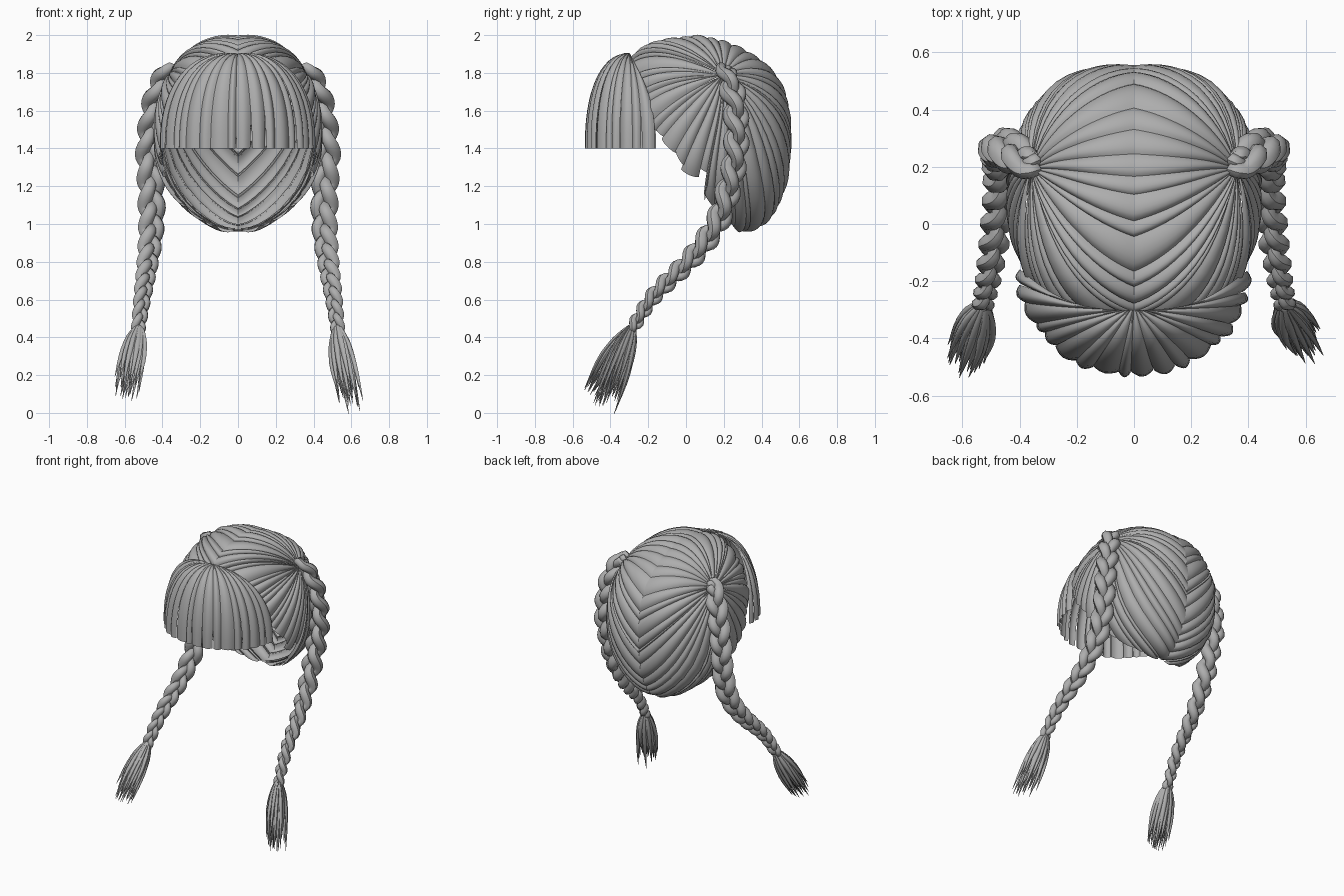
import bpy
import math
import random
from mathutils import Vector

random.seed(4)
cube = bpy.data.objects.get("Cube")
if cube:
    bpy.data.objects.remove(cube)

hair = bpy.data.materials.new("hair grey")
hair.use_nodes = True
GREY = (0.42, 0.42, 0.42, 1)
hair.diffuse_color = GREY
hair.node_tree.nodes["Principled BSDF"].inputs["Base Color"].default_value = GREY


def make_object(name, grids, mirror=False):
    """Join grids of points (rows of columns) into one smooth mesh."""
    verts, faces = [], []
    for rows in grids:
        base, n = len(verts), len(rows[0])
        for row in rows:
            verts.extend(row)
        for r in range(len(rows) - 1):
            for c in range(n - 1):
                a = base + r * n + c
                faces.append((a, a + 1, a + n + 1, a + n))
    mesh = bpy.data.meshes.new(name)
    mesh.from_pydata(verts, [], faces)
    mesh.materials.append(hair)
    mesh.polygons.foreach_set("use_smooth", [True] * len(faces))
    obj = bpy.data.objects.new(name, mesh)
    bpy.context.collection.objects.link(obj)
    if mirror:
        obj.modifiers.new("mirror", "MIRROR").use_mirror_merge = False


def spline(points, count):
    """Evenly spaced samples of a smooth curve through the points."""
    p = [Vector(q) for q in points]
    p = [2 * p[0] - p[1]] + p + [2 * p[-1] - p[-2]]
    fine = []
    for i in range(1, len(p) - 2):
        a, b, c, d = p[i - 1:i + 3]
        for k in range(20):
            t = k / 20
            fine.append(0.5 * (2 * b + (c - a) * t + (2 * a - 5 * b + 4 * c - d) * t ** 2
                               + (3 * b - a - 3 * c + d) * t ** 3))
    fine.append(p[-2])
    dist = [0]
    for a, b in zip(fine, fine[1:]):
        dist.append(dist[-1] + (b - a).length)
    out, j = [], 0
    for i in range(count):
        target = dist[-1] * i / (count - 1)
        while j < len(fine) - 2 and dist[j + 1] < target:
            j += 1
        f = (target - dist[j]) / max(dist[j + 1] - dist[j], 1e-6)
        out.append(fine[j].lerp(fine[j + 1], f))
    return out


def tube(path, radii, sides):
    """Rings of points around a path, as a closed-round grid."""
    rows = []
    for i, p in enumerate(path):
        tan = (path[min(i + 1, len(path) - 1)] - path[max(i - 1, 0)]).normalized()
        u = tan.cross(Vector((0.3, 1, 0.2))).normalized()
        v = tan.cross(u)
        ring = [p + radii[i] * (u * math.cos(k * math.tau / sides) + v * math.sin(k * math.tau / sides))
                for k in range(sides)]
        rows.append(ring + ring[:1])
    return rows


# Head shape: a squared ellipsoid, longer in front, narrowing towards the nape
CENTRE = Vector((0, 0.1, 1.47))
POWER = 2.3


def on_head(p, lift):
    d = p - CENTRE
    radii = (0.43, 0.5 if d.y < 0 else 0.455, 0.52)
    size = sum(abs(d[i] / radii[i]) ** POWER for i in range(3)) ** (1 / POWER)
    q = CENTRE + d / size + d.normalized() * lift
    height = (q.z - CENTRE.z) / radii[2]
    q.y -= (0.07 if height > 0 else 0.1) * height ** 3
    q.x *= 1 + 0.28 * min(0, height) ** 3
    return q


# Scalp locks fan from the braid root to the parting and the hairline
ROOT = Vector((0.36, 0.21, 1.79))
hairline = [(0, 0.2, 0.95), (0.15, 0.18, 0.97), (0.27, 0.12, 1.05), (0.34, 0.07, 1.15),
            (0.39, 0.11, 1.26), (0.41, 0.0, 1.28), (0.42, -0.07, 1.39), (0.41, -0.16, 1.47),
            (0.36, -0.3, 1.6), (0.2, -0.38, 1.74), (0, -0.33, 1.88)]
arc = [(0, 0.1 - 0.45 * math.cos(a), 1.47 + 0.52 * math.sin(a))
       for a in [math.radians(d) for d in range(64, 241, 16)]]
parting = [hairline[-1]] + arc + [hairline[0]]


def scalp_locks(edge, count, ragged):
    samples = spline(edge, count * 8 + 1)
    cuts = [0] + [8 * i + random.randint(-3, 3) for i in range(1, count)] + [count * 8]
    grids = []
    for a, b in zip(cuts, cuts[1:]):
        start, end = samples[a], samples[b]
        reach = 1 + ragged * random.uniform(-0.5, 0.5)
        layer = random.uniform(-0.004, 0.008)
        rows = []
        for i in range(15):
            t = i / 14
            row = []
            for k in range(7):
                s = k / 6
                goal = start.lerp(end, 1.16 * s - 0.08)
                goal.x = max(goal.x, 0)
                fan = ROOT.lerp(goal, 0.04 + (reach - 0.04) * t)
                arch = math.sin(math.pi * s) ** 0.7
                lift = (0.021 * arch - 0.01) * min(1, 0.25 + 1.5 * t) + layer - 0.01 * t ** 6
                row.append(on_head(fan, lift))
            rows.append(row)
        grids.append(rows)
    return grids


make_object("parted_scalp_locks", scalp_locks(parting, 22, 0), True)
make_object("hairline_scalp_locks", scalp_locks(hairline, 20, 0.12), True)

# Fringe: locks arching from the front of the parting to a blunt cut
fringe = []
LOCKS = 18
edges = [0] + [n + random.uniform(-0.25, 0.25) for n in range(1, LOCKS)] + [LOCKS]
for left, right in zip(edges, edges[1:]):
    pinch = random.choice([0, 0.06, 0.25])
    layer = random.uniform(-0.008, 0.008)
    rows = []
    for i in range(15):
        tau = math.pi / 2 * i / 14
        out = math.sin(tau) ** 0.9
        drop = max(0, math.cos(tau)) ** 0.85
        row = []
        for k in range(7):
            s = 0.5 + (k / 6 - 0.5) * (1.12 - pinch * (i / 14) ** 3)
            u = 2 * (left + (right - left) * s) / LOCKS - 1
            ang = u * math.pi / 2
            # Outer locks sweep sideways first, then back
            back = out ** (1 + 1.2 * u ** 4)
            x = 0.05 * u * (1 - out) + 0.405 * math.sin(ang) * out
            y = -0.3 + (0.14 - 0.365 * math.cos(ang)) * back
            lift = (0.017 * math.sin(math.pi * k / 6) - 0.006 + layer) * (0.3 + 0.7 * out)
            row.append(Vector((x + math.sin(ang) * lift * out, y - math.cos(ang) * lift * out,
                               1.4 + 0.5 * drop + lift * drop)))
        rows.append(row)
    fringe.append(rows)
make_object("fringe", fringe)

# Braids: three strands woven about a curved path, thinning downwards
BRAID = [(0.335, 0.205, 1.8), (0.365, 0.21, 1.81), (0.4, 0.23, 1.75), (0.44, 0.26, 1.63),
         (0.47, 0.265, 1.4), (0.46, 0.23, 1.2), (0.458, 0.16, 1.0), (0.475, 0.03, 0.82),
         (0.505, -0.17, 0.62), (0.53, -0.295, 0.43)]
STEPS = 130
path = spline(BRAID, STEPS)
strands = []
for k in range(3):
    points, radii = [], []
    phase = k * math.tau / 3
    for i, p in enumerate(path):
        t = i / (STEPS - 1)
        scale = 1.05 - 0.5 * max(0, (t - 0.5) / 0.5) - 0.3 * max(0, 1 - t / 0.08)
        tan = (path[min(i + 1, STEPS - 1)] - path[max(i - 1, 0)]).normalized()
        wide = tan.cross(Vector((0.5, 1, 0.1))).normalized()
        deep = tan.cross(wide)
        phase += math.tau * 4.2 / STEPS / scale
        points.append(p + scale * (0.034 * math.sin(phase) * wide + 0.026 * math.sin(2 * phase) * deep))
        radii.append(scale * (0.029 + 0.009 * math.sin(phase) ** 2))
    radii[0] = radii[-1] = 0.004
    strands.append(tube(points, radii, 8))
make_object("braids", strands, True)

# Tassels: loose tapering wisps below each braid
for name, side, tip in (("left_tassel", 1, Vector((0.595, -0.42, 0.06))),
                        ("right_tassel", -1, Vector((-0.59, -0.48, 0.12)))):
    top = Vector((side * 0.525, -0.285, 0.45))
    axis = (tip - top).normalized()
    across = axis.cross(Vector((0, 1, 0))).normalized()
    depth = axis.cross(across)
    wisps = []
    for n in range(34):
        ang = n * 2.4
        spread = math.sqrt((n + 0.5) / 34)
        away = (across * math.cos(ang) + depth * math.sin(ang)) * spread
        length = (tip - top).length * random.uniform(0.8, 1.12)
        flare = random.uniform(0.055, 0.085)
        curve = [top + away * 0.018, top + axis * length * 0.2 + away * 0.045,
                 top + axis * length * 0.55 + away * 0.07, top + axis * length + away * flare]
        fine = spline(curve, 9)
        size = [0.016 * (1 - (i / 8) ** 2) * min(1, 0.5 + i / 4) + 0.001 for i in range(9)]
        wisps.append(tube(fine, size, 5))
    make_object(name, wisps)
